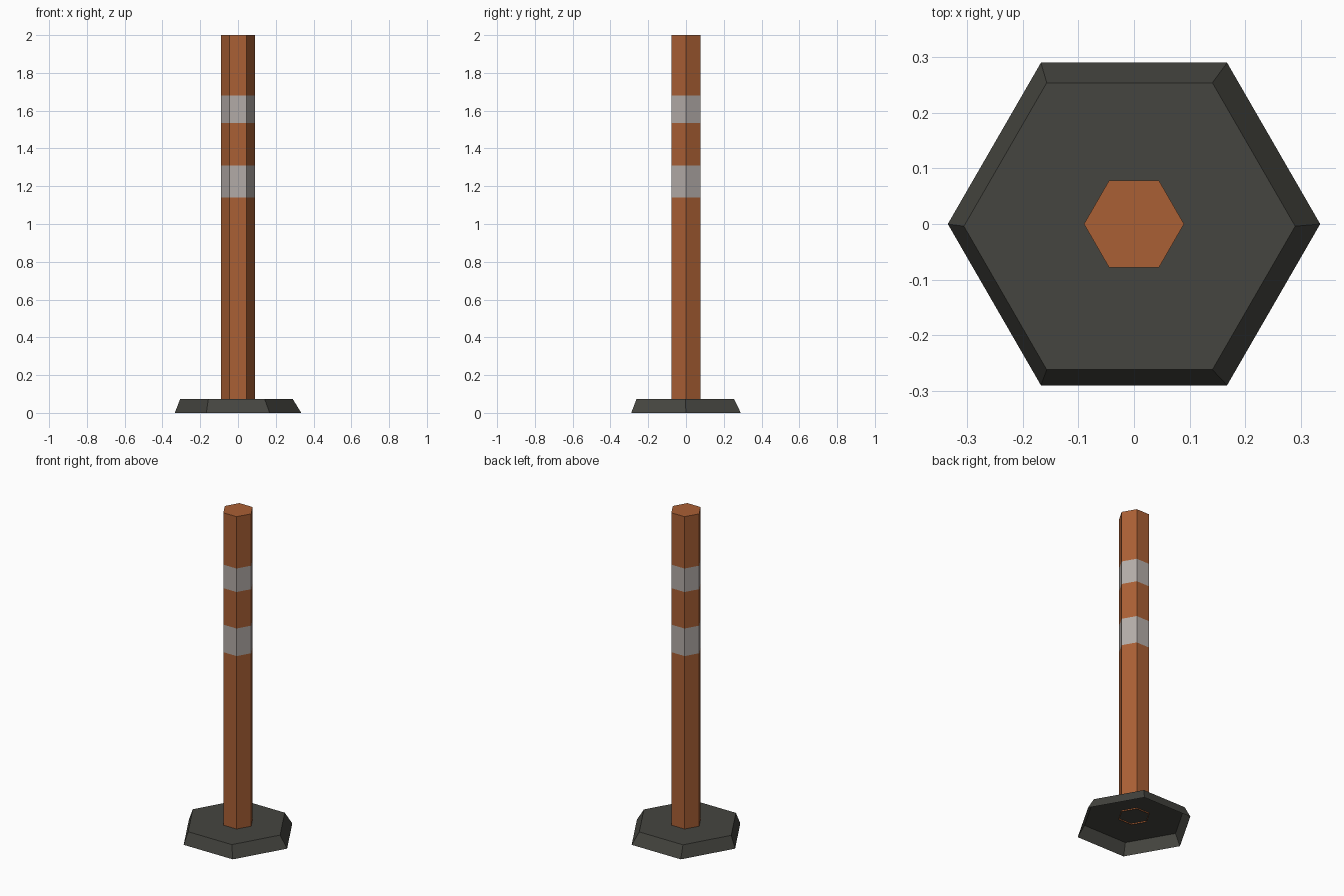
import bpy, bmesh, math

if "Cube" in bpy.data.objects:
    bpy.data.objects.remove(bpy.data.objects["Cube"])


def material(name, rgb):
    m = bpy.data.materials.new(name)
    m.diffuse_color = (*rgb, 1)
    m.use_nodes = True
    m.node_tree.nodes["Principled BSDF"].inputs["Base Color"].default_value = m.diffuse_color
    return m


orange = material("burnt_orange", (0.40, 0.115, 0.035))
white = material("dull_white", (0.45, 0.41, 0.39))
rubber = material("dark_rubber", (0.060, 0.060, 0.051))


def hex_loft(name, rings, mats, bands=()):
    """Open-bottomed six-sided loft; rings are (z, radius, x, y)."""
    bm = bmesh.new()
    loops = []
    for z, r, cx, cy in rings:
        loops.append([bm.verts.new((cx + r * math.cos(i * math.pi / 3),
                                    cy + r * math.sin(i * math.pi / 3), z))
                      for i in range(6)])
    for a, b in zip(loops, loops[1:]):
        for i in range(6):
            j = (i + 1) % 6
            f = bm.faces.new((a[i], a[j], b[j], b[i]))
            z = f.calc_center_median().z
            if any(lo < z < hi for lo, hi in bands):
                f.material_index = 1
    bm.faces.new(loops[-1])
    me = bpy.data.meshes.new(name)
    bm.to_mesh(me)
    bm.free()
    for m in mats:
        me.materials.append(m)
    ob = bpy.data.objects.new(name, me)
    bpy.context.collection.objects.link(ob)
    return ob


# Hollow rubber foot, its top slightly off centre
hex_loft("base", [(0, 0.335, 0, 0), (0.073, 0.298, -0.008, -0.004)], [rubber])

# Post with two reflective bands
bands = [(1.14, 1.31), (1.535, 1.68)]
heights = [0.065, 1.14, 1.31, 1.535, 1.68, 2.0]
hex_loft("post", [(z, 0.09, 0, 0) for z in heights], [orange, white], bands)
